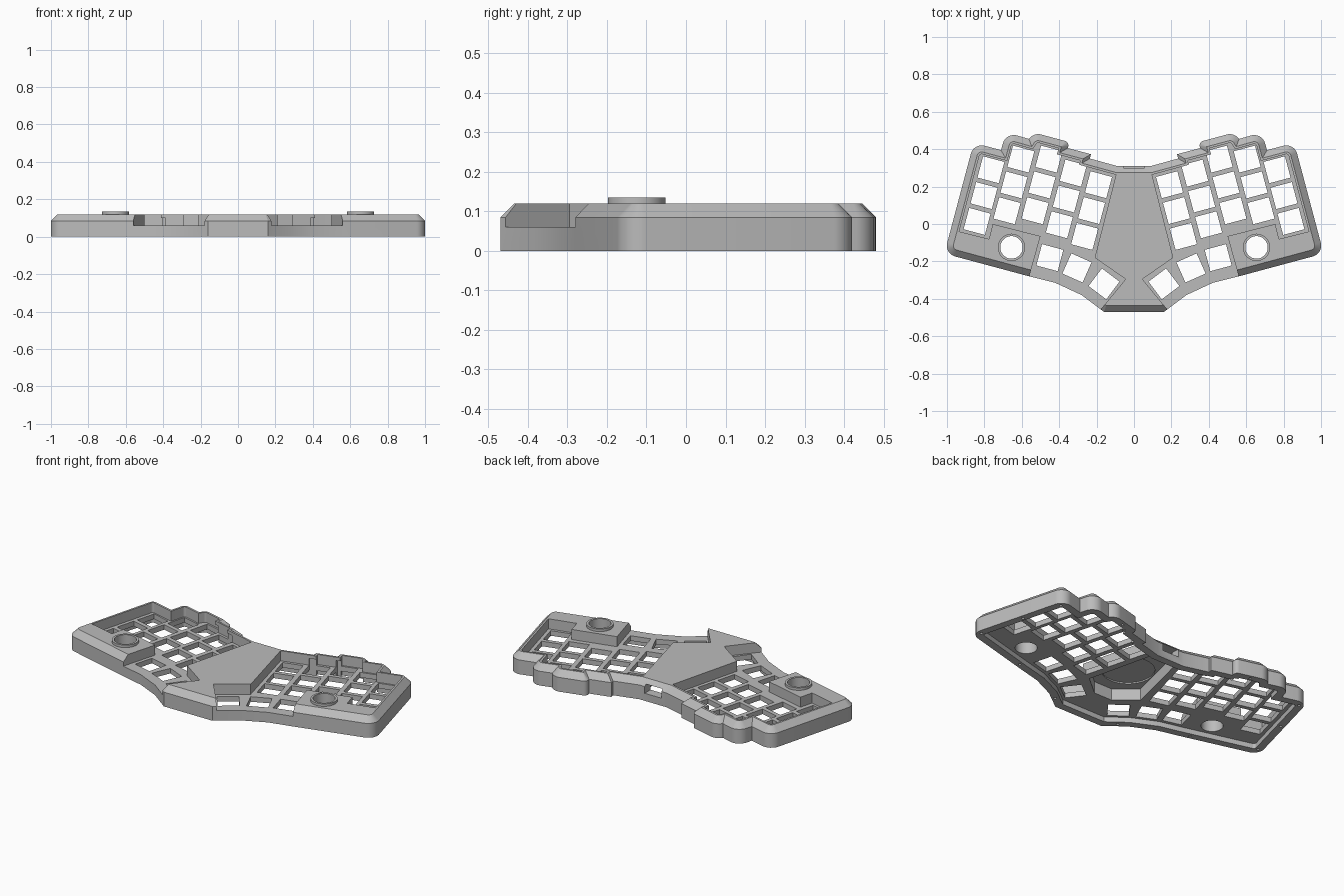
import bpy, bmesh
from math import sin, cos, tan, pi, radians
from mathutils import Vector

if "Cube" in bpy.data.objects:
    bpy.data.objects.remove(bpy.data.objects["Cube"], do_unlink=True)

grey = bpy.data.materials.new("matte grey")
grey.use_nodes = True
grey.diffuse_color = (0.5, 0.5, 0.5, 1)
grey.node_tree.nodes["Principled BSDF"].inputs["Base Color"].default_value = (0.5, 0.5, 0.5, 1)

TILT = radians(15)
PLATE_TOP, PLATE_UNDER, TOP = 0.06, 0.03, 0.12
CHAMFER, WALL = 0.035, 0.047

# Half outline, clockwise from the back centre: x, y, corner radius
HALF = [(.09, .31, 0), (.236, .35, 0), (.23, .373, 0), (.354, .406, 0), (.345, .438, .025),
        (.54, .49, .06), (.562, .455, 0), (.685, .49, .06), (.711, .395, 0), (.857, .434, .06),
        (1.014, -.158, .06), (.56, -.28, 0), (.42, -.315, 0), (.28, -.38, 0), (.16, -.47, 0)]
CORNERS = HALF + [(-x, y, r) for x, y, r in reversed(HALF)]


def mirror(points):
    return [(-p[0], p[1]) for p in points]


def inset_corners(corners, d):
    """Move each corner inward by d along its mitre; rounded corners tighten."""
    out, n = [], len(corners)
    for i, (x, y, r) in enumerate(corners):
        p = Vector((x, y))
        a = (p - Vector(corners[i - 1][:2])).normalized()
        b = (Vector(corners[(i + 1) % n][:2]) - p).normalized()
        na, nb = Vector((a.y, -a.x)), Vector((b.y, -b.x))
        q = p + (na + nb) * d / (1 + na.dot(nb))
        out.append((q.x, q.y, max(r - d, .001) if r else 0))
    return out


def fillet(corners, steps=8):
    out, n = [], len(corners)
    for i, (x, y, r) in enumerate(corners):
        p = Vector((x, y))
        if not r:
            out.append(p)
            continue
        u = (Vector(corners[i - 1][:2]) - p).normalized()
        v = (Vector(corners[(i + 1) % n][:2]) - p).normalized()
        half = u.angle(v) / 2
        c = p + (u + v).normalized() * r / sin(half)
        t = r / tan(half)
        a, b = p + u * t - c, p + v * t - c
        out += [c + a.lerp(b, k / steps).normalized() * r for k in range(steps + 1)]
    return out


def loft(bm, rings):
    """Closed solid through stacked (points, z) rings."""
    loops = [[bm.verts.new((p[0], p[1], z)) for p in pts] for pts, z in rings]
    for lo, hi in zip(loops, loops[1:]):
        for i in range(len(lo)):
            bm.faces.new((lo[i - 1], lo[i], hi[i], hi[i - 1]))
    bm.faces.new(loops[0])
    bm.faces.new(loops[-1])


def make(name, solids):
    bm = bmesh.new()
    for rings in solids:
        loft(bm, rings)
    bmesh.ops.recalc_face_normals(bm, faces=bm.faces)
    mesh = bpy.data.meshes.new(name)
    bm.to_mesh(mesh)
    bm.free()
    mesh.materials.append(grey)
    ob = bpy.data.objects.new(name, mesh)
    bpy.context.collection.objects.link(ob)
    return ob


def prism(points, z0, z1):
    return [(points, z0), (points, z1)]


def circle(x, y, r, n=48):
    return [(x + r * cos(2 * pi * i / n), y + r * sin(2 * pi * i / n)) for i in range(n)]


def square(x, y, size, angle):
    h = size / 2
    return [(x + cos(angle) * a - sin(angle) * b, y + sin(angle) * a + cos(angle) * b)
            for a, b in ((-h, -h), (h, -h), (h, h), (-h, h))]


def both(points, z0, z1):
    return [prism(points, z0, z1), prism(mirror(points), z0, z1)]


def activate(ob):
    bpy.ops.object.select_all(action='DESELECT')
    ob.select_set(True)
    bpy.context.view_layer.objects.active = ob


def cut(target, name, solids):
    tool = make(name, solids)
    tool.hide_render = True
    mod = target.modifiers.new(name, 'BOOLEAN')
    mod.operation, mod.solver, mod.object = 'DIFFERENCE', 'EXACT', tool
    activate(target)
    bpy.ops.object.modifier_apply(modifier=mod.name)
    bpy.data.objects.remove(tool, do_unlink=True)


# Case: full outline with a chamfered top edge
outer = fillet(CORNERS)
case = make("keyboard_case", [[(outer, 0), (outer, TOP - CHAMFER),
                               (fillet(inset_corners(CORNERS, CHAMFER)), TOP)]])

# Key wells: follow the rim, step round the dial block, open at the front, meet the hub
rim = inset_corners(CORNERS, WALL)[:10]
well = rim + [(x, y, 0) for x, y in (
    (.935, -.04), (.775, -.08), (.755, 0), (.50, -.065), (.56, -.28), (.607, -.45),
    (.30, -.605), (.045, -.295), (.21, -.18))]
cut(case, "well_cutter", both(fillet(well), PLATE_TOP, .3))

# Shallow cavity below the plate
cut(case, "cavity_cutter", [prism(fillet(inset_corners(CORNERS, .045)), -.1, PLATE_UNDER)])

# Hub pocket with a round recess in its ceiling, open below
pocket = [(.08, .255), (.18, -.16), (.06, -.26)]
pocket += mirror(reversed(pocket))
cut(case, "pocket_cutter", [prism(pocket, -.1, .1)])
cut(case, "recess_cutter", [prism(circle(0, -.05, .145), .05, .108)])

# Cable slot in the back wall
cut(case, "slot_cutter", [prism([(-.055, .2), (.055, .2), (.055, .4), (-.055, .4)], .045, .096)])

# Switch holes: five staggered columns of three, then three thumb keys
ROW, KEY = .143, .118
keys = []
for x, y in ((.19, .21), (.325, .272), (.455, .347), (.605, .347), (.765, .29)):
    for row in range(3):
        keys.append((x + sin(TILT) * ROW * row, y - cos(TILT) * ROW * row, TILT))
keys += [(.45, -.18, TILT), (.305, -.235, radians(24)), (.16, -.32, radians(37))]
cut(case, "switch_cutter", [s for x, y, a in keys for s in both(square(x, y, KEY, a), -.1, .1)])

# Dial holes and screw holes
DIAL = (.655, -.125)
cut(case, "dial_cutter", both(circle(*DIAL, .06), -.1, .3))
screws = [(.45, .44), (.84, .385), (.908, .15), (.975, -.12), (.60, -.245), (.22, -.40)]
cut(case, "screw_cutter", [s for x, y in screws for s in both(circle(x, y, .008, 12), -.1, .025)])

# Raised collars round the dial holes
parts = [case]
for side, sx in (("left", 1), ("right", -1)):
    collar = make(side + "_dial_collar", [prism(circle(sx * DIAL[0], DIAL[1], .073), TOP - .01, .135)])
    cut(collar, "bore_cutter", [prism(circle(sx * DIAL[0], DIAL[1], .06), 0, .3)])
    parts.append(collar)

for ob in parts:
    activate(ob)
    bpy.ops.object.shade_smooth_by_angle(angle=radians(25))
